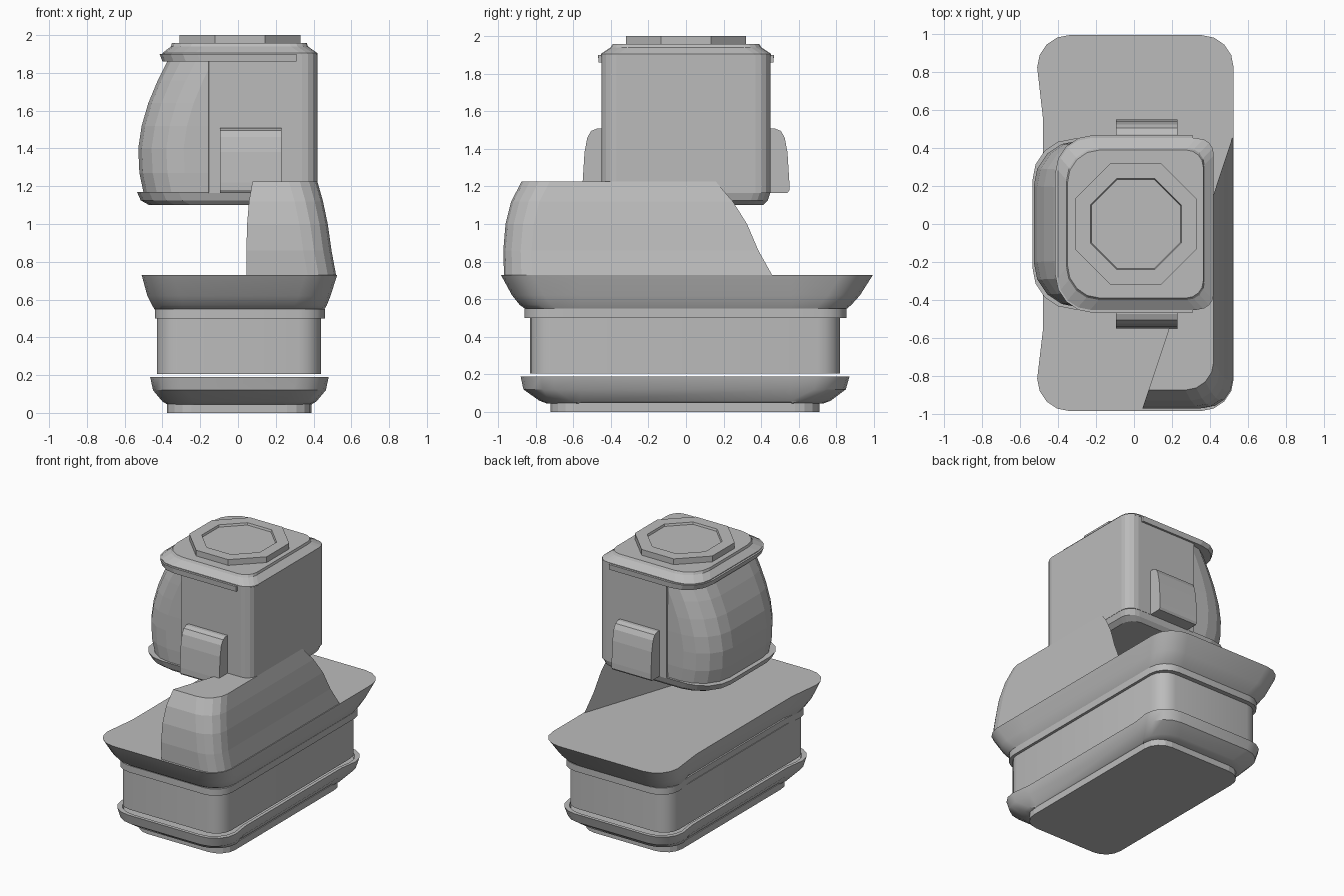
import bpy, bmesh, math
from mathutils import Vector

cube = bpy.data.objects.get("Cube")
if cube:
    bpy.data.objects.remove(cube)

grey = bpy.data.materials.new("mid grey")
grey.use_nodes = True
grey.diffuse_color = (0.5, 0.5, 0.5, 1)
grey.node_tree.nodes["Principled BSDF"].inputs["Base Color"].default_value = (0.5, 0.5, 0.5, 1)


def finish(name, bm, smooth=None):
    bmesh.ops.recalc_face_normals(bm, faces=bm.faces)
    mesh = bpy.data.meshes.new(name)
    bm.to_mesh(mesh)
    bm.free()
    mesh.materials.append(grey)
    obj = bpy.data.objects.new(name, mesh)
    bpy.context.collection.objects.link(obj)
    if smooth:
        bpy.ops.object.select_all(action='DESELECT')
        obj.select_set(True)
        bpy.context.view_layer.objects.active = obj
        bpy.ops.object.shade_smooth_by_angle(angle=math.radians(smooth))
    return obj


def outline(x0, x1, y0, y1, r_left, r_right, pinch=(0, 0), seg=4):
    """Rounded rectangle, with optional waisting of the left and right sides."""
    pts = []

    def corner(cx, cy, r, start):
        for i in range(seg + 1):
            a = math.radians(start + 90 * i / seg)
            pts.append((cx + r * math.cos(a), cy + r * math.sin(a)))

    corner(x1 - r_right, y1 - r_right, r_right, 0)
    corner(x0 + r_left, y1 - r_left, r_left, 90)
    if any(pinch):
        pts.extend((x0 + pinch[0], y) for y in (0.56, -0.56))
    corner(x0 + r_left, y0 + r_left, r_left, 180)
    corner(x1 - r_right, y0 + r_right, r_right, 270)
    if any(pinch):
        pts.extend((x1 - pinch[1], y) for y in (-0.56, 0.56))
    return pts


def loft(rings):
    """Closed solid through a stack of (outline, z) rings."""
    bm = bmesh.new()
    loops = [[bm.verts.new((x, y, z)) for x, y in pts] for pts, z in rings]
    n = len(loops[0])
    for low, high in zip(loops, loops[1:]):
        for i in range(n):
            j = (i + 1) % n
            bm.faces.new((low[i], low[j], high[j], high[i]))
    bm.faces.new(loops[0][::-1])
    bm.faces.new(loops[-1])
    return bm


def stack(name, rows, r_left, r_right, pinch=(0, 0), smooth=None):
    """Rows are (z, x0, x1, y0, y1)."""
    rings = [(outline(x0, x1, y0, y1, r_left, r_right, pinch), z)
             for z, x0, x1, y0, y1 in rows]
    return finish(name, loft(rings), smooth)


# Base: sole plate, flared foot with a raised lip, middle block
stack("sole_plate", [(0, -.375, .39, -.72, .71), (.05, -.375, .39, -.72, .71)], .13, .13)
stack("foot_tray", [(.045, -.375, .39, -.74, .73), (.06, -.40, .415, -.78, .77),
                    (.12, -.45, .465, -.865, .85), (.19, -.465, .48, -.88, .87),
                    (.19, -.44, .455, -.855, .845), (.165, -.435, .45, -.85, .84)],
      .17, .17, (.02, .02), 35)
stack("middle_block", [(.205, -.43, .44, -.83, .82), (.505, -.43, .44, -.83, .82)], .12, .12, smooth=35)

# Upper deck with its collar
stack("deck_collar", [(.5, -.44, .46, -.86, .855), (.55, -.44, .46, -.86, .855)],
      .14, .14, (.015, 0), 35)
stack("deck", [(.545, -.44, .455, -.85, .85), (.57, -.455, .47, -.885, .88),
               (.62, -.48, .49, -.925, .925), (.73, -.51, .525, -.985, .995)],
      .17, .17, (.03, 0), 35)

# Shoulder: rounded mass sliced off by a slanting upright plane
rows = [(.725, .52, -.968), (.86, .495, -.972), (1.0, .475, -.96), (1.12, .45, -.93), (1.225, .42, -.875)]
bm = loft([(outline(-.3, x1, y0, .9, .1, .15), z) for z, x1, y0 in rows])
a, b = Vector((.045, -.97, 0)), Vector((.52, .46, 0))
normal = Vector((0, 0, 1)).cross(b - a).normalized()
cut = bmesh.ops.bisect_plane(bm, geom=bm.verts[:] + bm.edges[:] + bm.faces[:],
                             plane_co=a, plane_no=normal, clear_outer=True)
bmesh.ops.holes_fill(bm, edges=[e for e in bm.edges if e.is_boundary])
finish("shoulder", bm)

# Head: bottom pan, box body, bulging left-hand visor
stack("head_pan", [(1.10, -.47, .37, -.41, .41), (1.125, -.515, .405, -.435, .435),
                   (1.17, -.535, .42, -.45, .45)], .22, .09)
stack("head_body", [(1.165, -.155, .42, -.45, .45), (1.9, -.155, .42, -.45, .45)], .002, .08)
stack("visor", [(z, x, 0, -y, y) for z, x, y in
                ((1.165, -.5, .435), (1.27, -.522, .44), (1.4, -.528, .44), (1.52, -.51, .44),
                 (1.64, -.475, .438), (1.76, -.425, .436), (1.88, -.365, .434))], .24, .002)

# Brow band and chamfered cap
stack("brow_band", [(1.86, -.4, .31, -.465, .465), (1.9, -.415, .31, -.468, .468)], .2, .002)
stack("head_cap", [(1.895, -.4, .42, -.452, .452), (1.905, -.4, .42, -.452, .452),
                   (1.94, -.355, .37, -.4, .4), (1.957, -.35, .365, -.39, .39)], .17, .09)


# Octagonal hatch with a shallow recess
def octagon(r):
    r /= math.cos(math.pi / 8)
    return [(.01 + r * math.cos((i + .5) * math.pi / 4), r * math.sin((i + .5) * math.pi / 4))
            for i in range(8)]


finish("hatch", loft([(octagon(r), z) for r, z in ((.32, 1.95), (.32, 2.0), (.24, 2.0), (.235, 1.985))]))

# Side lugs, front and back
profile = [(.44, 1.165), (.54, 1.165), (.55, 1.18), (.55, 1.22), (.54, 1.38),
           (.525, 1.46), (.505, 1.495), (.475, 1.507), (.44, 1.507)]
for name, side in (("front_lug", -1), ("back_lug", 1)):
    bm = bmesh.new()
    ends = [[bm.verts.new((x, side * y, z)) for y, z in profile] for x in (-.095, .23)]
    for i in range(len(profile)):
        j = (i + 1) % len(profile)
        bm.faces.new((ends[0][i], ends[0][j], ends[1][j], ends[1][i]))
    bm.faces.new(ends[0])
    bm.faces.new(ends[1])
    finish(name, bm)
